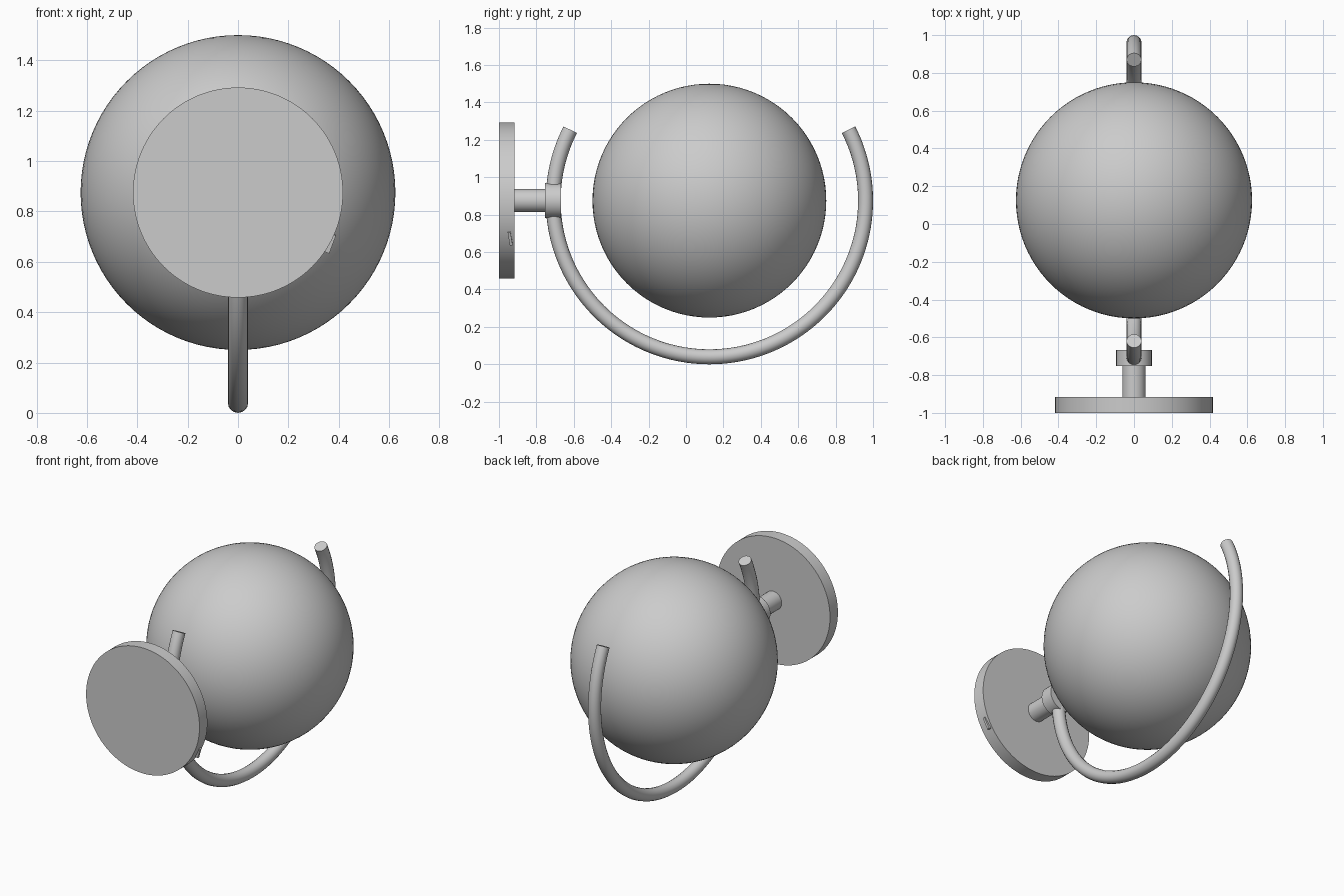
import bpy
import math

cube = bpy.data.objects.get("Cube")
if cube:
    bpy.data.objects.remove(cube, do_unlink=True)

CENTRE_Y, CENTRE_Z = 0.125, 0.875

grey = bpy.data.materials.new("plain_grey")
grey.use_nodes = True
colour = (0.6, 0.6, 0.6, 1)
grey.diffuse_color = colour
grey.node_tree.nodes["Principled BSDF"].inputs["Base Color"].default_value = colour


def finish(name, smooth=True):
    """Name the active object, colour it and smooth its curved faces."""
    obj = bpy.context.object
    obj.name = name
    obj.data.materials.clear()
    obj.data.materials.append(grey)
    if smooth:
        bpy.ops.object.shade_smooth_by_angle(angle=math.radians(35))
    return obj


def disc(name, radius, y0, y1, sides=64):
    """Cylinder along y between two depths."""
    bpy.ops.mesh.primitive_cylinder_add(
        vertices=sides, radius=radius, depth=y1 - y0,
        location=(0, (y0 + y1) / 2, CENTRE_Z), rotation=(math.pi / 2, 0, 0))
    return finish(name)


# Glowing globe
bpy.ops.mesh.primitive_uv_sphere_add(
    segments=96, ring_count=48, radius=0.625, location=(0, CENTRE_Y, CENTRE_Z))
finish("globe")

# Wall plate, stem and the collar that grips the arm
disc("wall_plate", 0.417, -1.0, -0.917, 128)
disc("stem", 0.062, -0.92, -0.74)
disc("collar", 0.094, -0.753, -0.668)

# Open hoop arm passing under the globe
path = bpy.data.curves.new("hoop_arm", "CURVE")
path.dimensions = "3D"
path.bevel_depth = 0.04
path.bevel_resolution = 6
path.use_fill_caps = True
steps = 120
spline = path.splines.new("POLY")
spline.points.add(steps)
start, end = math.radians(-207), math.radians(27)
for i, point in enumerate(spline.points):
    a = start + (end - start) * i / steps
    point.co = (0, CENTRE_Y + 0.835 * math.cos(a), CENTRE_Z + 0.835 * math.sin(a), 1)
arm = bpy.data.objects.new("hoop_arm", path)
bpy.context.collection.objects.link(arm)
bpy.ops.object.select_all(action="DESELECT")
arm.select_set(True)
bpy.context.view_layer.objects.active = arm
bpy.ops.object.convert(target="MESH")
finish("hoop_arm")

# Small rocker switch in the plate rim
bpy.ops.mesh.primitive_cube_add(
    size=1, location=(0.348, -0.94, 0.68),
    rotation=(math.radians(9), math.radians(20.5), 0))
bpy.context.object.scale = (0.06, 0.015, 0.077)
finish("switch", smooth=False)
